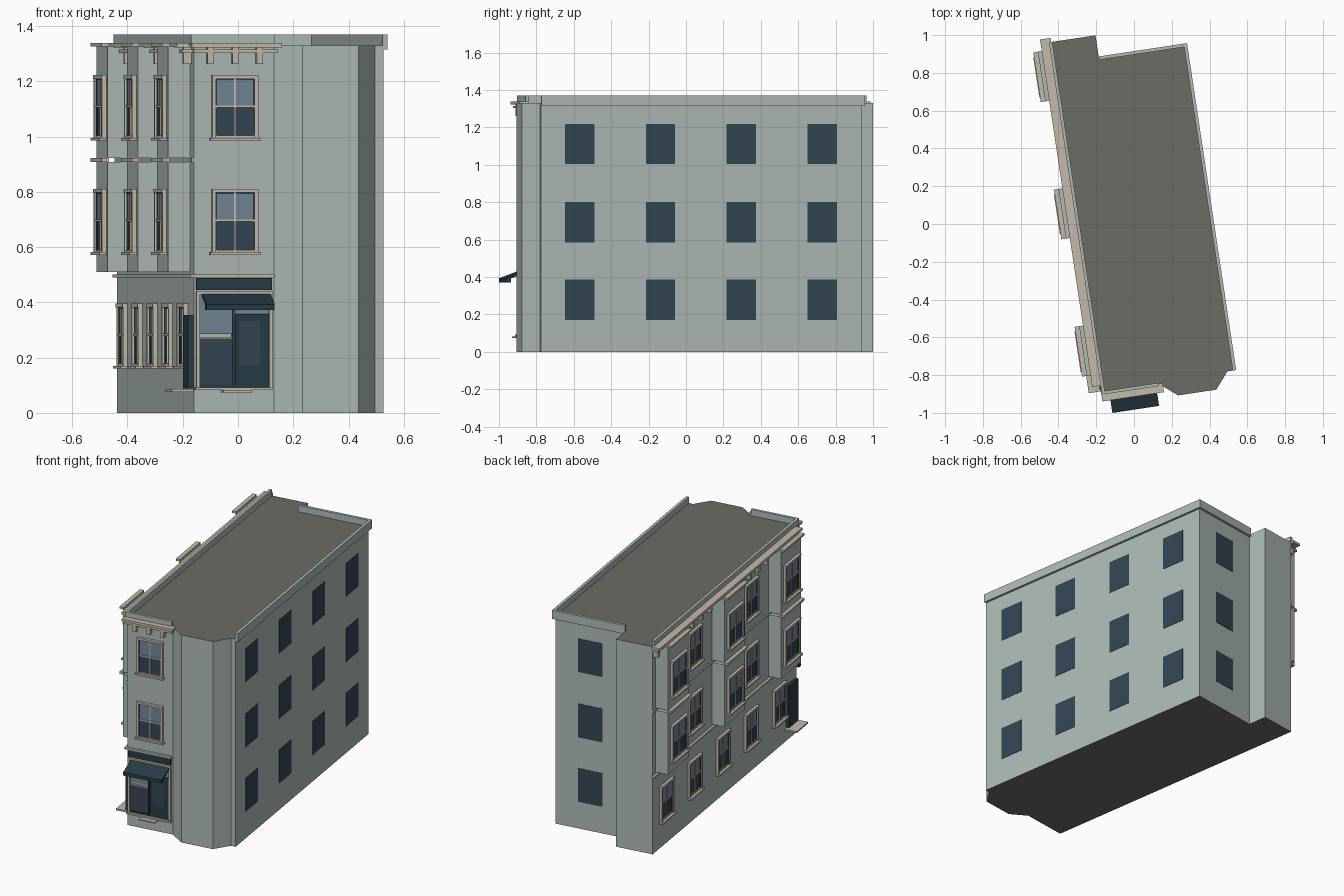
import bpy, bmesh, math

if "Cube" in bpy.data.objects:
    bpy.data.objects.remove(bpy.data.objects["Cube"])

TURN = math.radians(8.55)   # whole building is turned on the plot


def material(name, rgb):
    m = bpy.data.materials.new(name)
    m.diffuse_color = (*rgb, 1)
    m.use_nodes = True
    m.node_tree.nodes["Principled BSDF"].inputs["Base Color"].default_value = m.diffuse_color
    return m


WALL = material("wall_teal", (0.42, 0.50, 0.47))
ROOF = material("roof_grey", (0.15, 0.15, 0.13))
TRIM = material("trim_cream", (0.55, 0.49, 0.40))
GLASS = material("glass_dark", (0.035, 0.06, 0.09))
PALE = material("glass_pale", (0.17, 0.24, 0.31))
DARK = material("shop_teal", (0.02, 0.045, 0.06))

# Facades: (distance along, distance out) -> plan position
FACES = {
    "front": lambda s, o: (s, -0.856 - o),
    "left": lambda s, o: (-0.29 - o, s),
    "bay": lambda s, o: (-0.37 - o, s),
    "right": lambda s, o: (0.405 + o, s),
    "back": lambda s, o: (s, 0.89 + o),
}


def finish(name, bm, *mats):
    bmesh.ops.recalc_face_normals(bm, faces=bm.faces)
    me = bpy.data.meshes.new(name)
    bm.to_mesh(me)
    bm.free()
    for m in mats:
        me.materials.append(m)
    ob = bpy.data.objects.new(name, me)
    ob.rotation_euler.z = TURN
    bpy.context.collection.objects.link(ob)
    return ob


def prism(bm, pts, vec):
    f = bm.faces.new([bm.verts.new(p) for p in pts])
    r = bmesh.ops.extrude_face_region(bm, geom=[f])
    bmesh.ops.translate(bm, vec=vec, verts=[v for v in r["geom"] if isinstance(v, bmesh.types.BMVert)])


def boxes(name, mat, face, items):
    """One object made of boxes (s0, s1, out0, out1, z0, z1) on a facade."""
    bm = bmesh.new()
    for s0, s1, o0, o1, z0, z1 in items:
        (xa, ya), (xb, yb) = FACES[face](s0, o0), FACES[face](s1, o1)
        prism(bm, [(xa, ya, z0), (xb, ya, z0), (xb, yb, z0), (xa, yb, z0)], (0, 0, z1 - z0))
    return finish(name, bm, mat)


def window(name, face, s, w, z0, z1):
    """Framed sash window with sill, pale upper panes and dark lower panes."""
    a, b, t, mid = s - w / 2, s + w / 2, 0.013, (z0 + z1) / 2
    boxes(name + "_lower_glass", GLASS, face, [(a + t, b - t, 0, 0.004, z0, mid)])
    boxes(name + "_upper_glass", PALE, face, [(a + t, b - t, 0, 0.006, mid, z1 - t)])
    boxes(name + "_sash", DARK, face, [
        (a + t, a + t + 0.005, 0, 0.009, z0, z1 - t), (b - t - 0.005, b - t, 0, 0.009, z0, z1 - t),
        (a + t, b - t, 0, 0.009, z1 - t - 0.005, z1 - t)])
    boxes(name + "_frame", TRIM, face, [
        (a, a + t, 0, 0.016, z0, z1), (b - t, b, 0, 0.016, z0, z1),
        (a, b, 0, 0.018, z1 - t, z1), (a + t, b - t, 0, 0.01, z0, z0 + 0.008),
        (a + t, b - t, 0, 0.011, mid - 0.004, mid + 0.004),
        (s - 0.003, s + 0.003, 0, 0.010, z0, z1 - t)])
    boxes(name + "_sill", TRIM, face, [(a - 0.008, b + 0.008, 0, 0.026, z0 - 0.010, z0)])


# Main body: extruded footprint, roof colour on top and bottom
plan = [(-0.29, -0.856), (0.003, -0.856), (0.096, -0.932), (0.30, -0.932), (0.374, -0.845),
        (0.405, -0.845), (0.405, 0.89), (-0.053, 0.89), (-0.053, 1.018), (-0.29, 1.018)]
bm = bmesh.new()
prism(bm, [(x, y, 0) for x, y in plan], (0, 0, 1.33))
for f in bm.faces:
    f.normal_update()
    f.material_index = int(abs(f.normal.z) > 0.5)
finish("main_building", bm, WALL, ROOF)

# Parapets
boxes("right_parapet", WALL, "right", [(-0.845, 0.905, -0.003, 0.015, 1.315, 1.37)])
boxes("back_parapet", WALL, "back", [(-0.053, 0.42, -0.003, 0.015, 1.315, 1.37)])
boxes("left_parapet", WALL, "left", [(-0.866, 1.018, -0.005, 0.012, 1.33, 1.37)])
boxes("front_parapet", WALL, "front", [(-0.30, 0.003, -0.005, 0.012, 1.33, 1.37)])

# Plain windows on the right and back walls
ROWS = [(0.171, 0.386), (0.584, 0.80), (1.003, 1.217)]
boxes("right_windows", GLASS, "right", [(-0.636 + 0.437 * i - 0.079, -0.636 + 0.437 * i + 0.079, -0.01, 0.002, a, b)
                                        for i in range(4) for a, b in ROWS])
boxes("back_windows", GLASS, "back", [(0.098, 0.256, -0.01, 0.002, a, b) for a, b in ROWS])

# Two-storey bays on the left wall, every second window column
COLS = [-0.625 + 0.3675 * i for i in range(5)]
BAYS = COLS[::2]
for n, s in enumerate(BAYS):
    a, b = s - 0.133, s + 0.133
    boxes(f"bay_{n}", WALL, "left", [(a, b, -0.01, 0.08, 0.51, 0.907), (a, b, -0.01, 0.08, 0.922, 1.325)])
    boxes(f"bay_{n}_bands", TRIM, "bay", [(a, b, -0.005, 0.022, 0.907, 0.922), (a, b, -0.005, 0.022, 1.325, 1.338)])

# Left wall windows
for n, s in enumerate(COLS):
    face, w = ("bay", 0.20) if n % 2 == 0 else ("left", 0.168)
    window(f"left_ground_window_{n}", "left", s, 0.165, 0.17, 0.395)
    window(f"left_middle_window_{n}", face, s, w, 0.582, 0.81)
    window(f"left_top_window_{n}", face, s, w, 0.995, 1.222)

# Front windows
window("front_middle_window", "front", -0.141, 0.168, 0.582, 0.81)
window("front_top_window", "front", -0.141, 0.168, 0.995, 1.222)

# Cornices, string courses and brackets
boxes("left_cornice", TRIM, "left", [(-0.82, 1.04, 0, 0.057, 1.322, 1.338)])
boxes("left_cornice_lower", TRIM, "left", [
    (a, b, 0, 0.038, 1.303, 1.315) for a, b in
    [(-0.82, -0.758), (-0.492, -0.023), (0.243, 0.712), (0.978, 1.025)]])
boxes("front_cornice", TRIM, "front", [(-0.305, 0.025, 0, 0.048, 1.322, 1.338), (-0.295, 0.012, 0, 0.034, 1.303, 1.315)])
boxes("string_course_left", TRIM, "left", [(-0.87, 1.03, 0, 0.015, 0.49, 0.501)])
boxes("string_course_front", TRIM, "front", [(-0.305, 0.003, 0, 0.015, 0.49, 0.501)])
spots = [-0.79] + [c + d for c in COLS[1::2] for d in (-0.17, -0.057, 0.057, 0.17)] + [1.0]
boxes("left_brackets", TRIM, "left", [(s - 0.011, s + 0.011, 0, 0.03, 1.262, 1.322) for s in spots])
boxes("front_brackets", TRIM, "front", [(s - 0.011, s + 0.011, 0, 0.03, 1.262, 1.322) for s in (-0.233, -0.142, -0.053)])
boxes("left_middle_band", WALL, "left", [(-0.856, 1.018, 0, 0.008, 0.907, 0.922)])

# Shopfront
boxes("shop_fascia", DARK, "front", [(-0.283, -0.006, 0, 0.012, 0.445, 0.489)])
boxes("shop_frame", TRIM, "front", [
    (-0.283, -0.27, 0, 0.018, 0.09, 0.44), (-0.017, -0.004, 0, 0.018, 0.09, 0.44),
    (-0.283, -0.004, 0, 0.018, 0.428, 0.44), (-0.27, -0.145, 0, 0.012, 0.268, 0.274)])
boxes("shop_sill", TRIM, "front", [(-0.288, 0.0, 0, 0.026, 0.082, 0.092)])
boxes("shop_step", TRIM, "front", [(-0.19, -0.085, 0, 0.055, 0.074, 0.082)])
boxes("shop_glass", GLASS, "front", [(-0.27, -0.145, 0, 0.005, 0.10, 0.27)])
boxes("shop_transom_glass", PALE, "front", [(-0.27, -0.145, 0, 0.006, 0.285, 0.428), (-0.14, -0.017, 0, 0.006, 0.36, 0.428)])
boxes("shop_post", DARK, "front", [(-0.152, -0.143, 0, 0.014, 0.092, 0.428), (-0.27, -0.017, 0, 0.01, 0.09, 0.102)])
boxes("shop_door", DARK, "front", [(-0.14, -0.017, 0, 0.012, 0.10, 0.357)])
boxes("shop_door_glass", GLASS, "front", [(-0.125, -0.05, 0, 0.014, 0.17, 0.33)])

# Awning: sloping sheet with a short valance
bm = bmesh.new()
prism(bm, [(-0.262, y, z) for y, z in [(-0.856, 0.437), (-0.972, 0.393), (-0.972, 0.372),
                                       (-0.945, 0.372), (-0.945, 0.392), (-0.856, 0.425)]], (0.25, 0, 0))
finish("awning", bm, DARK)

# Side door and its step
boxes("side_door", DARK, "left", [(-0.842, -0.722, 0, 0.02, 0.088, 0.355)])
boxes("side_step", TRIM, "left", [(-0.85, -0.70, 0, 0.08, 0.076, 0.086)])
